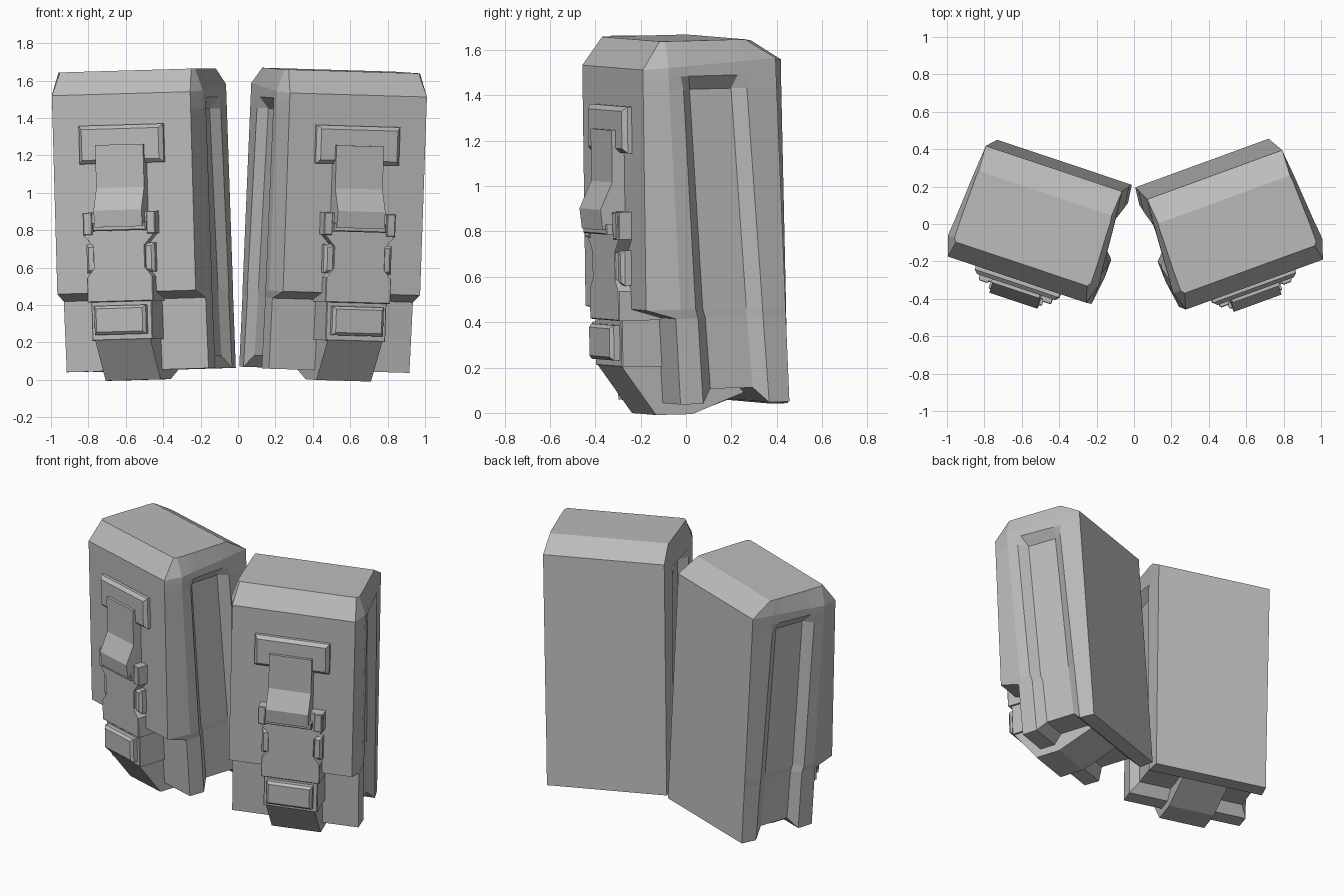
import bpy, bmesh
from math import radians
from mathutils import Matrix

cube = bpy.data.objects.get("Cube")
if cube:
    bpy.data.objects.remove(cube, do_unlink=True)

grey = bpy.data.materials.new("plain_grey")
grey.use_nodes = True
grey.diffuse_color = (0.5, 0.5, 0.5, 1)
bsdf = next(n for n in grey.node_tree.nodes if n.type == 'BSDF_PRINCIPLED')
bsdf.inputs["Base Color"].default_value = (0.5, 0.5, 0.5, 1)


def loft(name, rings, place, strips=False):
    """Join equal rings into a closed solid; strips caps mirrored rings with quads."""
    bm = bmesh.new()
    loops = [[bm.verts.new(p) for p in ring] for ring in rings]
    n = len(loops[0])
    for a, b in zip(loops, loops[1:]):
        for i in range(n):
            j = (i + 1) % n
            bm.faces.new((a[i], a[j], b[j], b[i]))
    for end in (loops[0], loops[-1]):
        if strips:
            for i in range(n // 2 - 1):
                bm.faces.new((end[i], end[i + 1], end[n - 2 - i], end[n - 1 - i]))
        else:
            bm.faces.new(end)
    bmesh.ops.recalc_face_normals(bm, faces=bm.faces)
    mesh = bpy.data.meshes.new(name)
    bm.to_mesh(mesh)
    bm.free()
    mesh.materials.append(grey)
    obj = bpy.data.objects.new(name, mesh)
    obj.matrix_world = place
    bpy.context.collection.objects.link(obj)


def mirrored(half):
    """Complete a right-hand outline with its mirror image."""
    return half + [(-x, y) for x, y in reversed(half)]


def plate(name, half, back, front, inset, place, x_shift=0):
    """Raised plate from a front outline, with edges sloping in."""
    pts = mirrored(half)
    wide = max(x for x, z in pts)
    mid = (max(z for x, z in pts) + min(z for x, z in pts)) / 2
    tall = max(z for x, z in pts) - mid
    rings = []
    for y, i in ((back, 0), (front + inset, 0), (front, inset)):
        rings.append([(x * (1 - i / wide) + x_shift, y, mid + (z - mid) * (1 - i / tall))
                      for x, z in pts])
    loft(name, rings, place)


def side_prism(name, profile, half_width, place, x_shift=0):
    """Side profile extruded across the width."""
    loft(name, [[(x + x_shift, y, z) for y, z in profile]
                for x in (-half_width, half_width)], place)


# Cross-sections of the case, front to back along one side
LOWER = [(.4, -.22), (.401, -.2), (.403, -.12), (.355, -.07),
         (.355, .12), (.392, .18), (.38, .33)]
FLAP = [(.39, -.31), (.412, -.2), (.408, -.13), (.358, -.08),
        (.355, .12), (.395, .18), (.381, .33)]
UPPER = [(.39, -.31), (.422, -.2), (.417, -.13), (.36, -.08),
         (.355, .12), (.398, .18), (.384, .33)]
SOLID = [(.39, -.31), (.425, -.2), (.42, -.14), (.416, -.1),
         (.4, .14), (.396, .19), (.384, .33)]
TOP = [(.37, -.22), (.385, -.2), (.385, -.13), (.385, -.08), (.38, .1), (.38, .15), (.375, .19)]


def case(name, place):
    rings = []
    # Each ring: section, height, rise towards the back, rise of the groove beneath
    for section, z, slope, groove in ((LOWER, .052, 0, .065), (LOWER, .43, 0, 0),
                                      (FLAP, .47, 0, 0), (UPPER, 1.44, 0, 0),
                                      (SOLID, 1.5, 0, 0), (SOLID, 1.55, .06, 0),
                                      (TOP, 1.655, 0, 0)):
        deep = 1.05 - .07 * z / 1.5
        # The side channel runs further back towards the bottom
        drift = max(0, .06 * (1 - z / 1.5))
        rings.append([(x, -.31 + (y + .31) * deep + (drift if abs(y) < .25 else 0),
                       z + slope * y + (groove if abs(x) < .37 else 0))
                      for x, y in mirrored(section)])
    loft(name, rings, place, strips=True)


def pouch(side, out, yaw, lean, roll):
    place = (Matrix.Translation((out * .485, -.012, 0)) @ Matrix.Rotation(radians(yaw), 4, 'Z')
             @ Matrix.Rotation(radians(lean), 4, 'X') @ Matrix.Rotation(radians(roll), 4, 'Y'))
    shift = out * .016
    case(side + "_case", place)
    plate(side + "_strap_anchor", [(.237, 1.16), (.237, 1.365)], -.28, -.35, .02, place)
    side_prism(side + "_buckle_strap", [(-.28, 1.26), (-.368, 1.26), (-.368, 1.03), (-.425, .91),
                                        (-.415, .82), (-.28, .82)], .135, place)
    # Waisted buckle with ears and release nubs
    plate(side + "_buckle", [(.185, .42), (.185, .55), (.145, .6), (.145, .72), (.2, .78), (.2, .9)],
          -.15, -.37, .004, place, shift)
    plate(side + "_buckle_lip", [(.15, .8), (.15, .845)], -.3, -.405, .005, place)
    for end, s in (("right", -1), ("left", 1)):
        plate(side + "_buckle_" + end + "_ear", [(.024, .78), (.024, .9)],
              -.25, -.38, .004, place, s * .178 + shift / 2)
        plate(side + "_buckle_" + end + "_nub", [(.03, .575), (.03, .73)],
              -.28, -.355, .015, place, s * .162 + shift)
    # Lower tongue, lug and the strap folded beneath
    plate(side + "_tongue", [(.17, .215), (.17, .43)], -.13, -.352, .004, place, shift)
    plate(side + "_lug", [(.145, .245), (.145, .4)], -.3, -.395, .015, place, shift)
    side_prism(side + "_under_strap", [(-.13, .25), (-.35, .22), (-.19, 0), (-.02, 0),
                                       (.25, .1), (.25, .16), (-.1, .2)], .155, place, shift)


pouch("left", 1, 20, 1.4, 1.6)
pouch("right", -1, -18.5, .2, -1.6)
